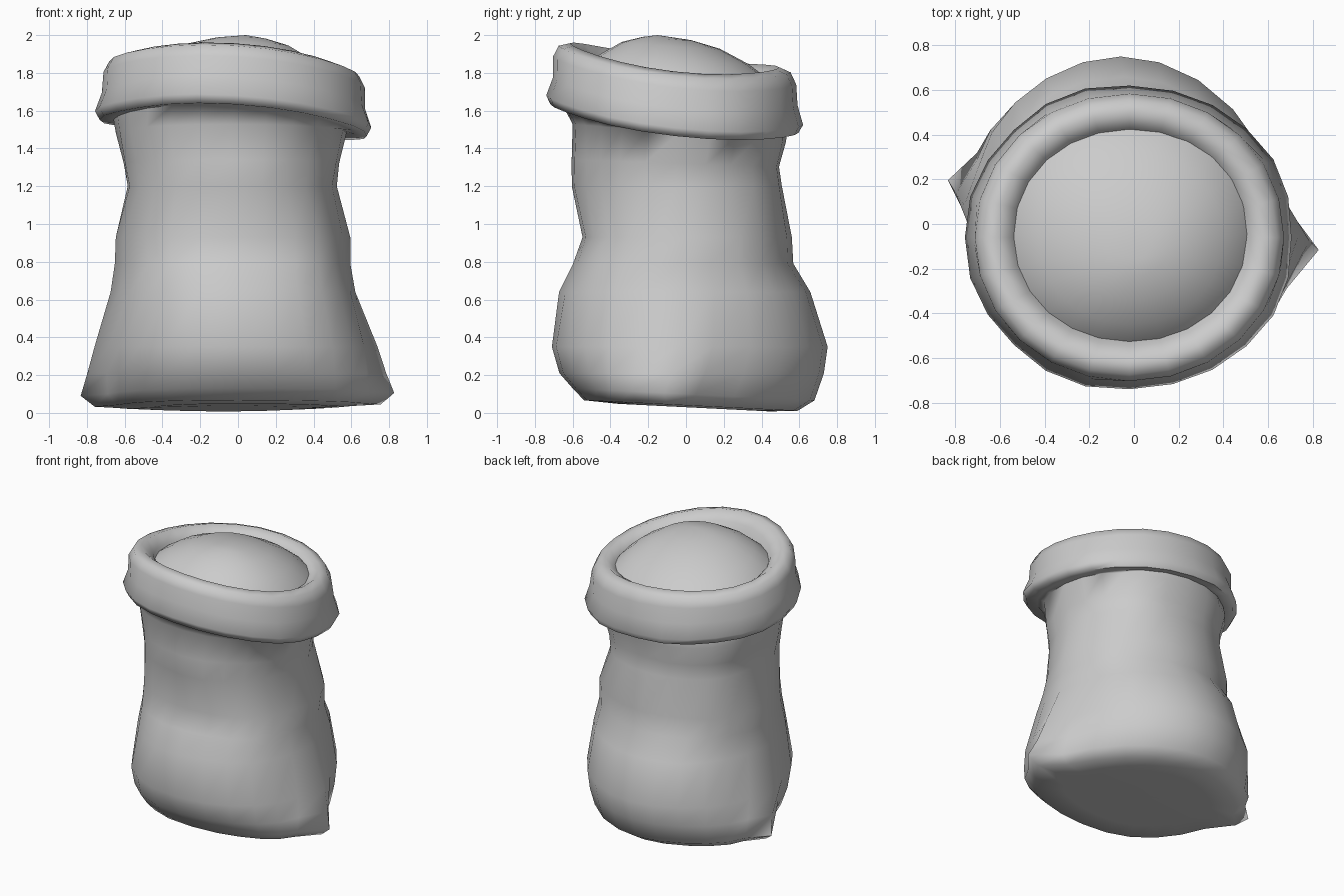
import bpy, bmesh, math

if "Cube" in bpy.data.objects:
    bpy.data.objects.remove(bpy.data.objects["Cube"])

N = 24  # sides around the sack


def ring(bm, cx, cy, hx, hy, z, tx=0, ty=0, sq=1.0, sq_back=None, pinch=0, fold=0,
         saddle=0, lean=0):
    """Squarish oval ring; tx/ty tilt it, saddle dips its sides, pinch pulls out
    the two side seams, lean shears the back to the left and the front to the left."""
    verts = []
    for i in range(N):
        t = 2 * math.pi * i / N
        c, s = round(math.cos(t), 6), round(math.sin(t), 6)
        e = sq_back if sq_back and s > 0 else sq
        u = math.copysign(abs(c) ** e, c)
        v = math.copysign(abs(s) ** e, s)
        w = 1 + fold * (math.sin(5 * t + 7 * z) + 0.6 * math.sin(8 * t - 5 * z))
        x, y = cx + hx * u * w - lean * max(0, v), cy + hy * v * w
        if i % (N // 2) == 0:
            x += math.copysign(pinch, c)
        y -= 1.3 * pinch * u * abs(u) ** 3
        verts.append(bm.verts.new((x, y, z + tx * x + ty * y - saddle * math.cos(2 * t))))
    return verts


def loft(bm, rings):
    for a, b in zip(rings, rings[1:]):
        for i in range(N):
            j = (i + 1) % N
            bm.faces.new((a[i], a[j], b[j], b[i]))


def cap(bm, r, co):
    p = bm.verts.new(co)
    for i in range(N):
        bm.faces.new((r[i], r[(i + 1) % N], p))


def finish(bm, name):
    bmesh.ops.recalc_face_normals(bm, faces=bm.faces)
    me = bpy.data.meshes.new(name)
    bm.to_mesh(me)
    bm.free()
    ob = bpy.data.objects.new(name, me)
    bpy.context.collection.objects.link(ob)
    bpy.ops.object.select_all(action='DESELECT')
    ob.select_set(True)
    bpy.context.view_layer.objects.active = ob
    bpy.ops.object.shade_smooth_by_angle(angle=math.radians(70))


bm = bmesh.new()
rings = []

# Slumped body: height, half width, front y, back y
body = [(.03, .47, -.36, .44), (.04, .66, -.54, .59), (.10, .71, -.60, .68),
        (.21, .71, -.67, .73), (.35, .70, -.71, .75), (.64, .63, -.67, .66),
        (.79, .61, -.60, .56), (.93, .61, -.55, .55), (1.20, .55, -.60, .51),
        (1.32, .57, -.60, .50), (1.48, .61, -.60, .53)]
for z, hx, front, back in body:
    low = max(0, 1 - z / .9)
    rings.append(ring(bm, -.03 * min(z, 1.2), (front + back) / 2, hx, (back - front) / 2, z,
                      ty=-.08 * max(0, (z - 1.2) / .28) - .05 * (z < .15),
                      sq=.9, sq_back=.92 + .2 * low, lean=.08 * low,
                      pinch=.12 * math.exp(-abs(z - .10) / .28),
                      fold=.012 if .5 < z < 1.4 else 0))

# Rolled-over rim, tilted to the front left: size factor, height
rim = [(.90, 1.53), (1.0, 1.525), (1.035, 1.57), (.985, 1.67), (.975, 1.78),
       (.93, 1.84), (.84, 1.86), (.74, 1.81), (.68, 1.70)]
for k, z in rim:
    rings.append(ring(bm, -.02, -.06, .71 * k, .66 * k, z, tx=-.06, ty=-.115, sq=.98,
                      saddle=.025, fold=.008 if z < 1.7 and k > .95 else 0))
loft(bm, rings)
cap(bm, rings[0], (0, .04, .04))
finish(bm, "sack_cloth")

# Domed contents filling the mouth: size factor, height
bm = bmesh.new()
dome = [ring(bm, .03 - .06 * k, -.12 + .08 * k, .55 * k, .52 * k, z, tx=-.02, ty=-.07, sq=.95)
        for k, z in ((1.0, 1.75), (.92, 1.80), (.75, 1.87), (.5, 1.94), (.25, 1.975))]
loft(bm, dome)
cap(bm, dome[-1], (.04, -.15, 2.0))
finish(bm, "sack_contents")
